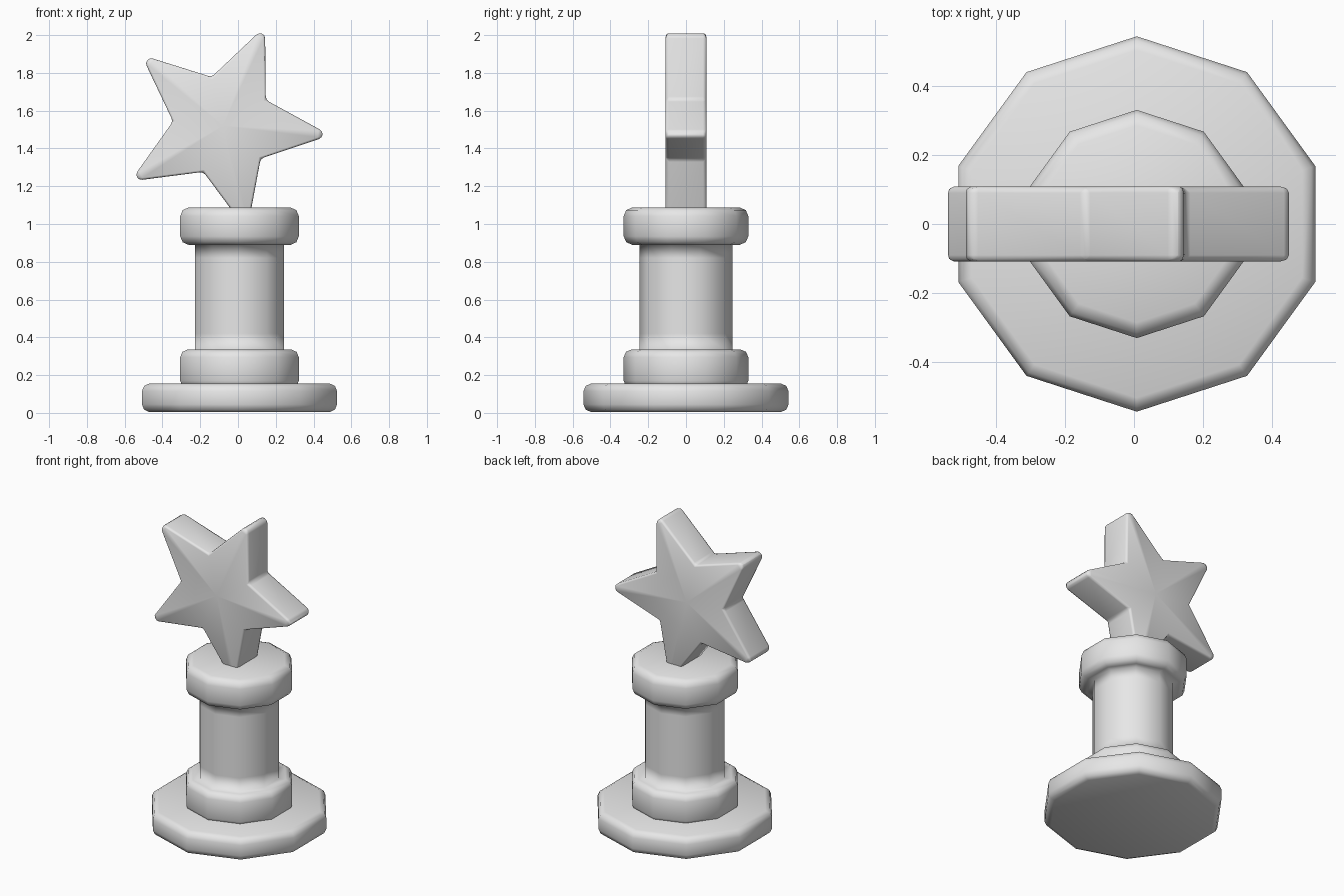
import bpy, bmesh
from math import sin, cos, pi, radians

if "Cube" in bpy.data.objects:
    bpy.data.objects.remove(bpy.data.objects["Cube"], do_unlink=True)

grey = bpy.data.materials.new("plain_grey")
grey.use_nodes = True
grey.diffuse_color = (0.8, 0.8, 0.8, 1)
grey.node_tree.nodes["Principled BSDF"].inputs["Base Color"].default_value = (0.8, 0.8, 0.8, 1)

SIDES = 10
AXIS_X = 0.008


def finish(name, bm):
    bmesh.ops.recalc_face_normals(bm, faces=bm.faces[:])
    for f in bm.faces:
        f.smooth = True
    mesh = bpy.data.meshes.new(name)
    bm.to_mesh(mesh)
    bm.free()
    mesh.materials.append(grey)
    obj = bpy.data.objects.new(name, mesh)
    bpy.context.scene.collection.objects.link(obj)
    return obj


def rounded_disc(r, z0, z1, b):
    """Profile of a disc with softened upper and lower rims."""
    low = [(r - b, z0), (r - 0.3 * b, z0 + 0.3 * b), (r, z0 + b)]
    high = [(x, z1 - (z - z0)) for x, z in reversed(low)]
    return low + high


def lathe(name, profile):
    """Ten-sided turned solid with points on the front and back."""
    bm = bmesh.new()
    rings = []
    for r, z in profile:
        rings.append([bm.verts.new((AXIS_X + r * sin(2 * pi * i / SIDES),
                                    r * cos(2 * pi * i / SIDES), z))
                      for i in range(SIDES)])
    for a, b in zip(rings, rings[1:]):
        for i in range(SIDES):
            j = (i + 1) % SIDES
            bm.faces.new((a[i], a[j], b[j], b[i]))
    bm.faces.new(rings[0])
    bm.faces.new(rings[-1])
    return finish(name, bm)


# Base and the turned pedestal: lower collar, column and cap
lathe("base", rounded_disc(0.543, 0.005, 0.155, 0.04))
column = [(0.247, 0.335), (0.247, 0.42), (0.247, 0.82), (0.247, 0.89)]
lathe("pedestal", rounded_disc(0.33, 0.13, 0.335, 0.04) + column
      + rounded_disc(0.33, 0.89, 1.087, 0.045))


# Tilted star: blunt-tipped outline, fanned faces front and back
def star():
    outline = []
    for k in range(5):
        a = radians(67 + 72 * k)
        for side in (-1, 1):
            outline.append((0.53 * cos(a) - side * 0.018 * sin(a),
                            0.53 * sin(a) + side * 0.018 * cos(a)))
        a += radians(36)
        outline.append((0.265 * cos(a), 0.265 * sin(a)))
    bm = bmesh.new()
    n = len(outline)
    cx, cz, half = -0.08, 1.52, 0.108
    rings = []
    for y in (-half, half):
        ring = [bm.verts.new((cx + x, y, cz + z)) for x, z in outline]
        hub = bm.verts.new((cx, y, cz))
        for i in range(n):
            bm.faces.new((hub, ring[i], ring[(i + 1) % n]))
        rings.append(ring)
    for i in range(n):
        j = (i + 1) % n
        bm.faces.new((rings[0][i], rings[0][j], rings[1][j], rings[1][i]))
    obj = finish("star", bm)
    bevel = obj.modifiers.new("soft_edges", "BEVEL")
    bevel.width = 0.024
    bevel.segments = 2
    bevel.limit_method = "ANGLE"
    bevel.angle_limit = radians(30)


star()
